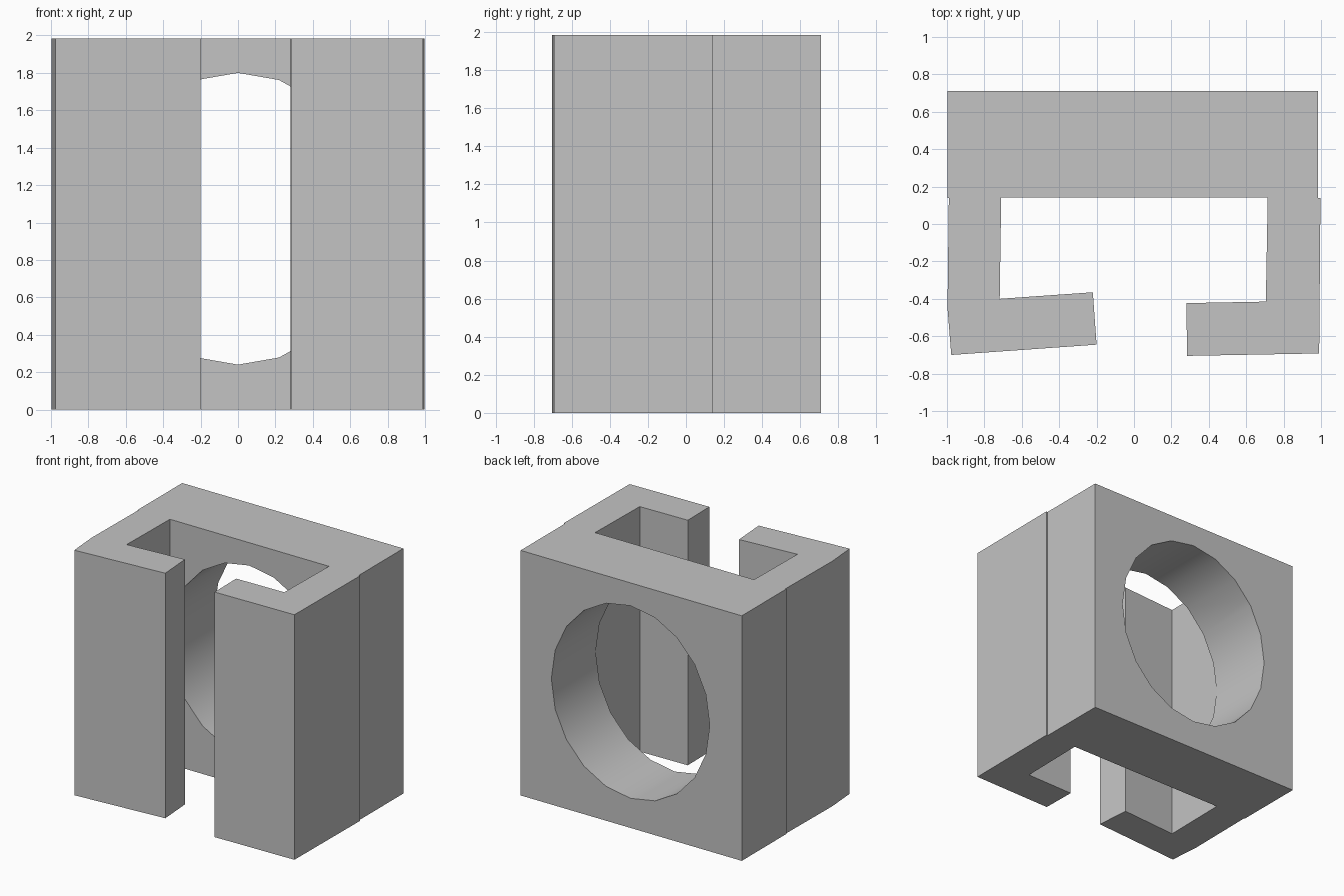
import bpy
import bmesh
import math
from mathutils import Matrix

cube = bpy.data.objects.get("Cube")
if cube:
    bpy.data.objects.remove(cube, do_unlink=True)

HEIGHT = 1.985

grey = bpy.data.materials.new("plain_grey")
grey.use_nodes = True
colour = (0.55, 0.55, 0.55, 1)
grey.diffuse_color = colour
grey.node_tree.nodes["Principled BSDF"].inputs["Base Color"].default_value = colour


def make_object(name, bm):
    bmesh.ops.recalc_face_normals(bm, faces=bm.faces)
    mesh = bpy.data.meshes.new(name)
    bm.to_mesh(mesh)
    bm.free()
    mesh.materials.append(grey)
    obj = bpy.data.objects.new(name, mesh)
    bpy.context.collection.objects.link(obj)
    return obj


# Channel block: thick back wall, two side walls and slightly crooked front lips
back = [(0.985, 0.14), (0.985, 0.71), (-0.997, 0.71), (-0.997, 0.14)]
left_arm = [(-0.99, 0.14), (-0.997, -0.45), (-0.977, -0.7), (-0.2, -0.645),
            (-0.22, -0.365), (-0.718, -0.4), (-0.71, 0.143)]
right_arm = [(0.715, 0.143), (0.705, -0.415), (0.28, -0.423), (0.284, -0.705),
             (0.99, -0.692), (0.997, 0.14)]

bm = bmesh.new()
base = bm.faces.new([bm.verts.new((x, y, 0)) for x, y in back + left_arm + right_arm])
top = bmesh.ops.extrude_face_region(bm, geom=[base], use_keep_orig=True)["geom"]
bmesh.ops.translate(bm, vec=(0, 0, HEIGHT),
                    verts=[v for v in top if isinstance(v, bmesh.types.BMVert)])
block = make_object("channel_block", bm)

# Oval opening through the back wall
bm = bmesh.new()
bmesh.ops.create_cone(bm, cap_ends=True, segments=20, radius1=1, radius2=1, depth=0.8,
                      matrix=Matrix.Translation((0, 0.5, 1.02))
                      @ Matrix.Diagonal((0.71, 1, 0.78, 1))
                      @ Matrix.Rotation(math.pi / 2, 4, "X"))
cutter = make_object("opening_cutter", bm)
cutter.hide_render = True

cut = block.modifiers.new("opening", "BOOLEAN")
cut.operation = "DIFFERENCE"
cut.solver = "EXACT"
cut.object = cutter

bpy.ops.object.select_all(action="DESELECT")
block.select_set(True)
bpy.context.view_layer.objects.active = block
bpy.ops.object.modifier_apply(modifier=cut.name)
bpy.data.objects.remove(cutter, do_unlink=True)

# Smooth the opening, keep the block edges crisp
bpy.ops.object.shade_smooth_by_angle(angle=math.radians(30))
